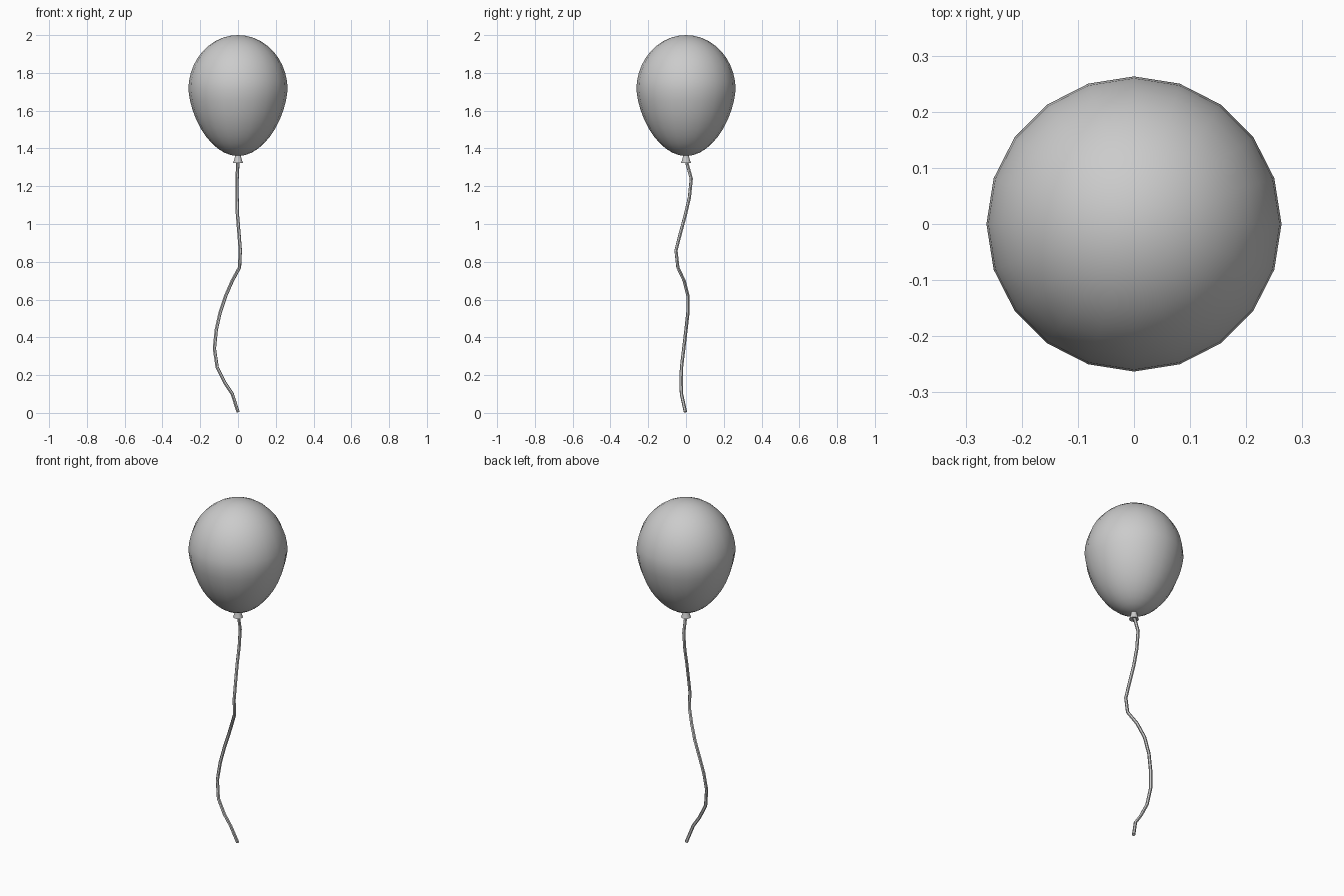
import bpy, bmesh, math

if "Cube" in bpy.data.objects:
    bpy.data.objects.remove(bpy.data.objects["Cube"])


def lathe(name, profile, sides=20, angle=40):
    """Revolve (radius, z) points around z; zero radius makes a pole."""
    bm = bmesh.new()
    rings = []
    for r, z in profile:
        n = 1 if r == 0 else sides
        rings.append([bm.verts.new((r * math.cos(2 * math.pi * i / sides),
                                    r * math.sin(2 * math.pi * i / sides), z)) for i in range(n)])
    for a, b in zip(rings, rings[1:]):
        for i in range(sides):
            j = (i + 1) % sides
            quad = [a[i % len(a)], a[j % len(a)], b[j % len(b)], b[i % len(b)]]
            bm.faces.new(list(dict.fromkeys(quad)))
    bmesh.ops.recalc_face_normals(bm, faces=bm.faces)
    me = bpy.data.meshes.new(name)
    bm.to_mesh(me)
    bm.free()
    ob = bpy.data.objects.new(name, me)
    bpy.context.collection.objects.link(ob)
    smooth(ob, angle)
    return ob


def smooth(ob, angle):
    bpy.ops.object.select_all(action='DESELECT')
    ob.select_set(True)
    bpy.context.view_layer.objects.active = ob
    bpy.ops.object.shade_smooth_by_angle(angle=math.radians(angle))


# Balloon: round top, slightly tapered longer bottom
MID, R, UP, DOWN = 1.71, 0.263, 0.29, 0.35
profile = []
STEPS = 20
for k in range(STEPS + 1):
    t = math.pi * k / STEPS
    c, s = math.cos(t), math.sin(t)
    if k in (0, STEPS):
        s = 0
    h = UP if c > 0 else DOWN
    taper = 1 - 0.13 * max(0, -c)
    profile.append((R * s * taper, MID + h * c))
lathe("balloon", profile)

# Flared knot under the balloon
lathe("knot", [(0, 1.37), (0.015, 1.37), (0.017, 1.352), (0.026, 1.322), (0, 1.328)], 12)

# Wavy string
path = [(0, 0, 1.34), (-.005, .028, 1.24), (-.005, .018, 1.14), (-.003, -.003, 1.05),
        (.005, -.03, .95), (.012, -.053, .86), (.008, -.043, .77), (-.03, -.010, .70),
        (-.065, .010, .62), (-.095, .010, .53), (-.115, 0, .44), (-.125, -.012, .34),
        (-.11, -.024, .24), (-.07, -.026, .16), (-.03, -.024, .10), (0, -.003, .005)]
cu = bpy.data.curves.new("string", 'CURVE')
cu.dimensions = '3D'
cu.bevel_depth = 0.009
cu.bevel_resolution = 1
cu.use_fill_caps = True
sp = cu.splines.new('POLY')
sp.points.add(len(path) - 1)
for p, co in zip(sp.points, path):
    p.co = (*co, 1)
string = bpy.data.objects.new("string", cu)
bpy.context.collection.objects.link(string)
bpy.ops.object.select_all(action='DESELECT')
string.select_set(True)
bpy.context.view_layer.objects.active = string
bpy.ops.object.convert(target='MESH')
smooth(bpy.context.object, 50)
